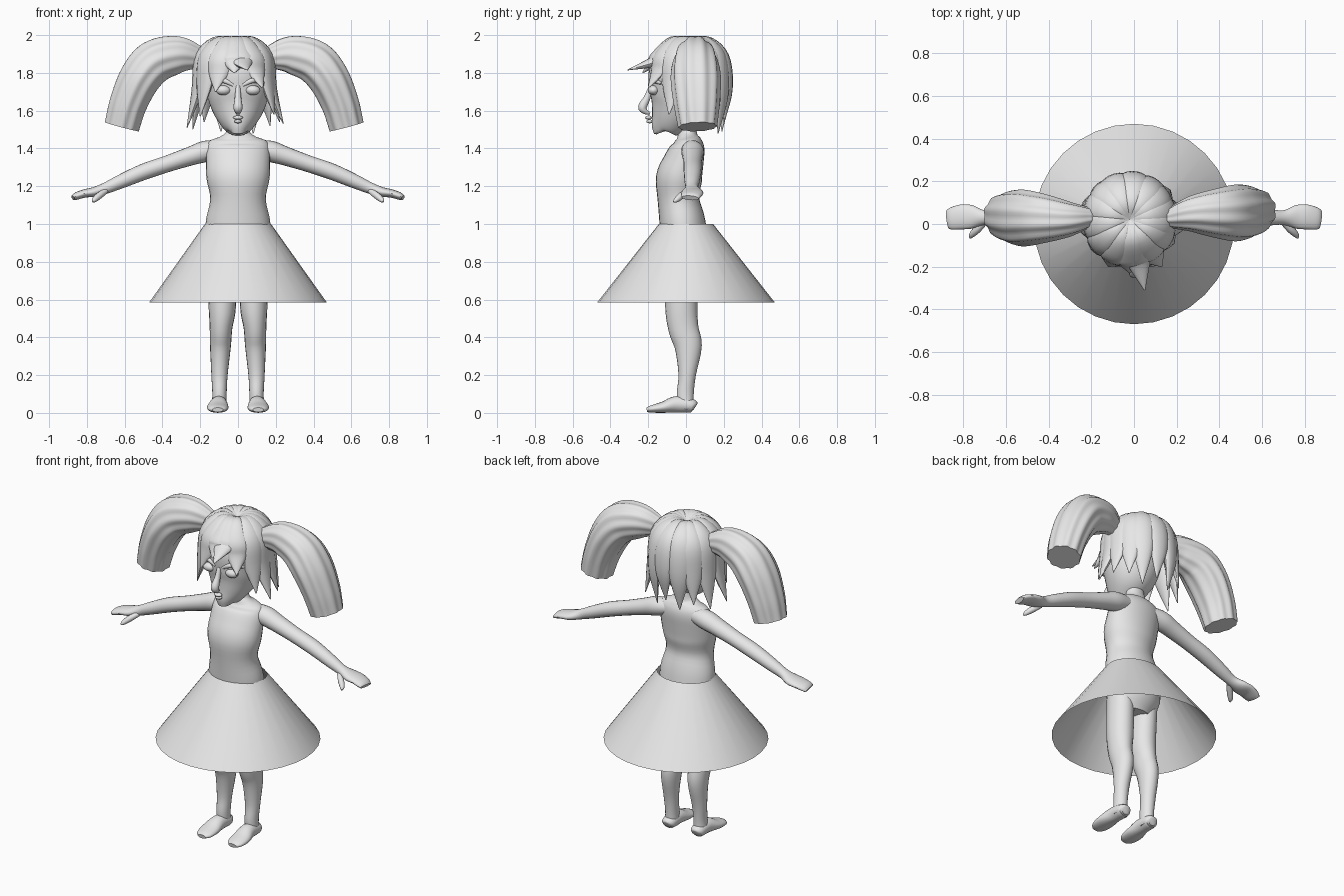
import bpy, bmesh, math
from mathutils import Vector

if "Cube" in bpy.data.objects:
    bpy.data.objects.remove(bpy.data.objects["Cube"], do_unlink=True)

grey = bpy.data.materials.new("light grey")
grey.use_nodes = True
COLOUR = (0.8, 0.8, 0.8, 1)
grey.diffuse_color = COLOUR
grey.node_tree.nodes["Principled BSDF"].inputs["Base Color"].default_value = COLOUR

X, Y = Vector((1, 0, 0)), Vector((0, 1, 0))


def finish(bm, name):
    """Turn a bmesh into a smooth shaded object."""
    bmesh.ops.recalc_face_normals(bm, faces=bm.faces)
    mesh = bpy.data.meshes.new(name)
    bm.to_mesh(mesh)
    bm.free()
    mesh.materials.append(grey)
    obj = bpy.data.objects.new(name, mesh)
    bpy.context.collection.objects.link(obj)
    bpy.ops.object.select_all(action="DESELECT")
    obj.select_set(True)
    bpy.context.view_layer.objects.active = obj
    bpy.ops.object.shade_smooth_by_angle(angle=math.radians(45))
    return obj


def spline(keys, steps):
    """Catmull-Rom through rows of numbers, position and radii alike."""
    rows = [Vector(k) for k in keys]
    ends = [rows[0] * 2 - rows[1]] + rows + [rows[-1] * 2 - rows[-2]]
    out = []
    for a, b, c, d in zip(ends, ends[1:], ends[2:], ends[3:]):
        for i in range(steps):
            t = i / steps
            out.append((b * 2 + (c - a) * t + (a * 2 - b * 5 + c * 4 - d) * t**2
                        + (b * 3 - a - c * 3 + d) * t**3) / 2)
    return out + [rows[-1]]


def loft(name, keys, ref, sides=20, steps=4, flutes=0, depth=0.0):
    """Tube through keys (x, y, z, radius along ref, radius across)."""
    rows = spline(keys, steps)
    pts = [Vector(r[:3]) for r in rows]
    bm = bmesh.new()
    rings = []
    for i, row in enumerate(rows):
        tangent = (pts[min(i + 1, len(pts) - 1)] - pts[max(i - 1, 0)]).normalized()
        u = (ref - tangent * ref.dot(tangent)).normalized()
        v = tangent.cross(u)
        ring = []
        for k in range(sides):
            ang = math.tau * k / sides
            r = 1 + depth * math.cos(flutes * ang)
            ring.append(bm.verts.new(pts[i] + u * max(row[3], .001) * r * math.cos(ang)
                                     + v * max(row[4], .001) * r * math.sin(ang)))
        rings.append(ring)
    for lo, hi in zip(rings, rings[1:]):
        for k in range(sides):
            j = (k + 1) % sides
            bm.faces.new((lo[k], lo[j], hi[j], hi[k]))
    bm.faces.new(rings[0])
    bm.faces.new(rings[-1])
    return finish(bm, name)


def ball(name, centre, size):
    bm = bmesh.new()
    bmesh.ops.create_uvsphere(bm, u_segments=20, v_segments=12, radius=1)
    bmesh.ops.scale(bm, vec=size, verts=bm.verts)
    bmesh.ops.translate(bm, vec=centre, verts=bm.verts)
    return finish(bm, name)


# Torso and neck
loft("torso", [
    (0, 0, .72, .1, .07), (0, 0, .82, .165, .12), (0, -.018, 1, .172, .122),
    (0, -.04, 1.13, .147, .11), (0, -.037, 1.24, .167, .122),
    (0, -.012, 1.33, .17, .107), (0, .01, 1.4, .168, .09),
    (0, .012, 1.44, .15, .072), (0, .01, 1.465, .09, .055),
    (0, .01, 1.5, .058, .045), (0, 0, 1.6, .055, .045)], X, sides=28)

# Skirt: an open cone, slightly oval at the waist
bm = bmesh.new()
bmesh.ops.create_cone(bm, cap_ends=False, segments=32, radius1=.47, radius2=.175, depth=.415)
for vert in bm.verts:
    if vert.co.z > 0:
        vert.co.y *= .82
    vert.co.z += .7925
finish(bm, "skirt")

# Head
loft("head", [
    (0, -.12, 1.488, .03, .03), (0, -.12, 1.5, .06, .068),
    (0, -.092, 1.545, .1, .102), (0, -.05, 1.62, .143, .152),
    (0, -.025, 1.7, .166, .172), (0, -.015, 1.8, .175, .182),
    (0, -.01, 1.88, .158, .157), (0, 0, 1.94, .1, .1),
    (0, .01, 1.965, .02, .02)], X, sides=28)

# Face
loft("nose", [
    (0, -.185, 1.73, .012, .012), (0, -.205, 1.67, .017, .018),
    (0, -.23, 1.62, .024, .024), (0, -.215, 1.595, .018, .015),
    (0, -.19, 1.585, .006, .006)], X, sides=14)
ball("upper_lip", (0, -.198, 1.563), (.026, .018, .011))
ball("lower_lip", (0, -.192, 1.543), (.02, .018, .01))
for side, label in ((1, "left"), (-1, "right")):
    ball(label + "_eye", (side * .078, -.172, 1.708), (.04, .03, .026))
    loft(label + "_brow", [
        (side * .025, -.19, 1.735, .006, .008), (side * .08, -.182, 1.76, .012, .014),
        (side * .135, -.13, 1.745, .006, .008)], Y, sides=10)

    # Arm, mitten hand and thumb
    loft(label + "_arm", [
        (side * .08, .03, 1.4, .05, .045), (side * .17, .035, 1.385, .06, .056),
        (side * .25, .035, 1.36, .055, .05), (side * .37, .035, 1.32, .048, .044),
        (side * .5, .035, 1.276, .047, .043), (side * .62, .032, 1.225, .04, .037),
        (side * .7, .03, 1.19, .034, .03), (side * .76, .033, 1.17, .055, .026),
        (side * .81, .033, 1.162, .058, .022), (side * .855, .025, 1.148, .052, .02),
        (side * .873, .022, 1.138, .045, .014)], Y)
    loft(label + "_thumb", [
        (side * .7, .01, 1.175, .015, .015), (side * .735, -.025, 1.15, .018, .018),
        (side * .76, -.05, 1.128, .014, .014), (side * .768, -.066, 1.118, .005, .005)],
        X, sides=12)

    # Leg and foot
    loft(label + "_leg", [
        (side * .088, -.015, .85, .07, .09), (side * .083, -.025, .58, .073, .086),
        (side * .09, -.014, .45, .06, .08), (side * .093, .012, .35, .055, .072),
        (side * .098, .006, .2, .043, .046), (side * .098, -.004, .1, .038, .045),
        (side * .1, 0, .02, .04, .04)], X)
    loft(label + "_foot", [
        (side * .1, .048, .03, .025, .022), (side * .1, .03, .038, .042, .036),
        (side * .102, -.05, .045, .046, .044), (side * .107, -.12, .03, .057, .03),
        (side * .107, -.18, .021, .05, .02), (side * .107, -.208, .016, .028, .012)], X)

    # Pigtail: fluted arc with a flat cut end
    off = -.02
    drift = .012 * side
    loft(label + "_pigtail", [
        (side * .15 + off, .03, 1.87, .03, .04), (side * .2 + off, .03, 1.885, .05, .065),
        (side * .3 + off, .035 + drift, 1.895, .085, .1),
        (side * .42 + off, .038 + drift, 1.86, .115, .115),
        (side * .5 + off, .04 + drift, 1.77, .128, .11),
        (side * .56 + off, .045 + drift, 1.64, .118, .1),
        (side * .595 + off, .05 + drift, 1.515, .1, .093)],
        Y, sides=60, steps=6, flutes=10, depth=.04)

# Hair: tapered locks fanning out from the crown to their tips
CROWN = Vector((-.02, .02, 0))
TIPS = [
    (.05, -.31, 1.815), (-.02, -.23, 1.8), (.13, -.2, 1.72), (-.12, -.2, 1.7),
    (.19, -.09, 1.58), (-.2, -.12, 1.57), (.24, -.02, 1.53), (-.27, -.02, 1.51),
    (.22, .08, 1.54), (-.24, .1, 1.5), (.17, .16, 1.52), (-.18, .18, 1.54),
    (.08, .17, 1.48), (-.09, .19, 1.49), (0, .2, 1.53)]
for number, tip in enumerate(TIPS):
    tip = Vector(tip)
    out = Vector((tip.x - CROWN.x, tip.y - CROWN.y, 0)).normalized()
    across = Vector((-out.y, out.x, 0))
    keys = []
    for reach, z, wide, thick in ((.0, 1.95, .015, .015), (.09, 1.97, .042, .025),
                                  (.175, 1.885, .068, .034),
                                  (.2, (1.9 + tip.z) / 2, .058, .028)):
        keys.append((*(CROWN + out * reach)[:2], z, wide, thick))
    keys.append((*tip, .003, .002))
    loft(f"hair_lock_{number + 1}", keys, across, sides=14, steps=5)
